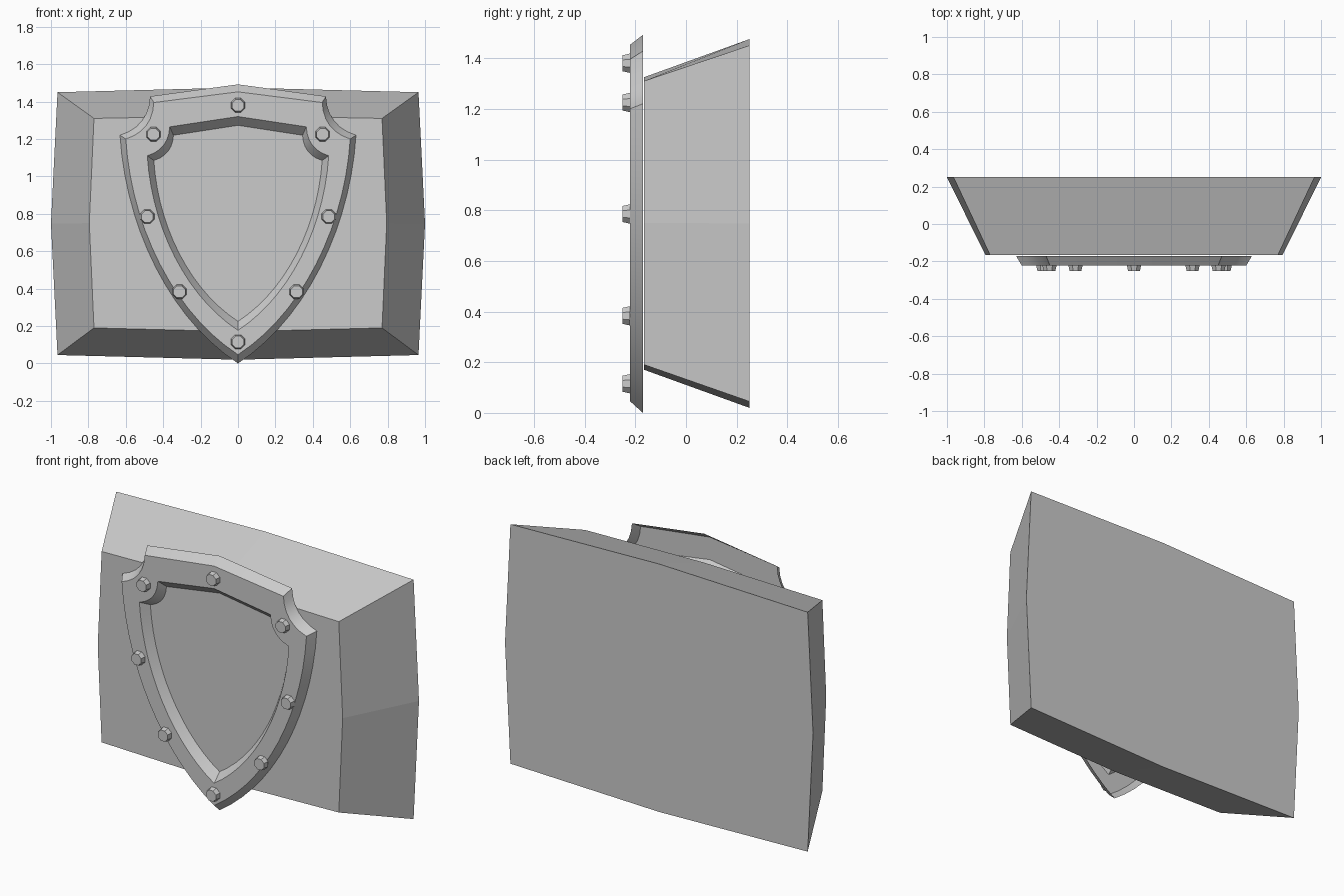
import bpy, bmesh, math
from mathutils import Vector

if "Cube" in bpy.data.objects:
    bpy.data.objects.remove(bpy.data.objects["Cube"])


def make_object(name, bm):
    bmesh.ops.recalc_face_normals(bm, faces=bm.faces[:])
    mesh = bpy.data.meshes.new(name)
    bm.to_mesh(mesh)
    bm.free()
    obj = bpy.data.objects.new(name, mesh)
    bpy.context.collection.objects.link(obj)
    return obj


def loop_verts(bm, points, y):
    return [bm.verts.new((x, y, z)) for x, z in points]


def bridge(bm, a, b):
    n = len(a)
    for i in range(n):
        j = (i + 1) % n
        bm.faces.new((a[i], a[j], b[j], b[i]))


def slab_outline(cx, mx, lo, hi, top, bottom):
    mid = (lo + hi) / 2
    return [(0, top), (cx, hi), (mx, mid), (cx, lo),
            (0, bottom), (-cx, lo), (-mx, mid), (-cx, hi)]


def shield_outline(top, shoulder, notch, tip, arc_steps=6, side_steps=14):
    """Peaked top, scooped corners and curved sides meeting at a point."""
    a, c = Vector(shoulder), Vector(notch)
    d = c - a
    ctrl = (a + c) / 2 + Vector((d.y, -d.x)) * 0.35
    half = [Vector((0, top))]
    for i in range(arc_steps):
        t = i / arc_steps
        half.append(a * (1 - t) ** 2 + ctrl * 2 * t * (1 - t) + c * t * t)
    h = c.y - tip
    p1 = Vector((0.95 * c.x, tip + 0.59 * h))
    p2 = Vector((0.57 * c.x, tip + 0.193 * h))
    end = Vector((0, tip))
    for i in range(side_steps + 1):
        t = i / side_steps
        s = 1 - t
        half.append(c * s ** 3 + p1 * 3 * s * s * t + p2 * 3 * s * t * t + end * t ** 3)
    pts = [(p.x, p.y) for p in half]
    return pts + [(-x, z) for x, z in pts[-2:0:-1]]


# Tapered backing block
bm = bmesh.new()
back = loop_verts(bm, slab_outline(0.965, 1.0, 0.045, 1.45, 1.475, 0.02), 0.25)
front = loop_verts(bm, slab_outline(0.77, 0.795, 0.19, 1.31, 1.325, 0.17), -0.165)
bridge(bm, back, front)
bm.faces.new(back)
bm.faces.new(front)
make_object("backing_block", bm)

# Shield-shaped frame with bevelled rims, open at the back
bm = bmesh.new()
rims = [
    (shield_outline(1.492, (0.47, 1.428), (0.631, 1.22), 0.0), -0.17),
    (shield_outline(1.452, (0.45, 1.395), (0.60, 1.20), 0.047), -0.222),
    (shield_outline(1.32, (0.365, 1.265), (0.485, 1.11), 0.177), -0.222),
    (shield_outline(1.273, (0.345, 1.22), (0.45, 1.085), 0.225), -0.17),
]
loops = [loop_verts(bm, pts, y) for pts, y in rims]
for a, b in zip(loops, loops[1:]):
    bridge(bm, a, b)
frame = make_object("shield_frame", bm)
# an open shell needs its normals pointing forwards
if sum(p.normal.y * p.area for p in frame.data.polygons) > 0:
    frame.data.flip_normals()
bpy.context.view_layer.objects.active = frame
frame.select_set(True)
bpy.ops.object.shade_smooth_by_angle(angle=math.radians(25))
frame.select_set(False)

# Rivets around the frame
spots = [(0, 1.38), (0, 0.115)]
for x, z in [(0.452, 1.225), (0.485, 0.785), (0.313, 0.383)]:
    spots += [(x, z), (-x, z)]
for i, (x, z) in enumerate(spots):
    bm = bmesh.new()
    rings = []
    for r, y in [(0.041, -0.222), (0.034, -0.251)]:
        pts = [(x + r * math.cos(math.radians(45 * k + 22.5)),
                z + r * math.sin(math.radians(45 * k + 22.5))) for k in range(8)]
        rings.append(loop_verts(bm, pts, y))
    bridge(bm, *rings)
    for ring in rings:
        bm.faces.new(ring)
    make_object(f"rivet_{i + 1}", bm)
